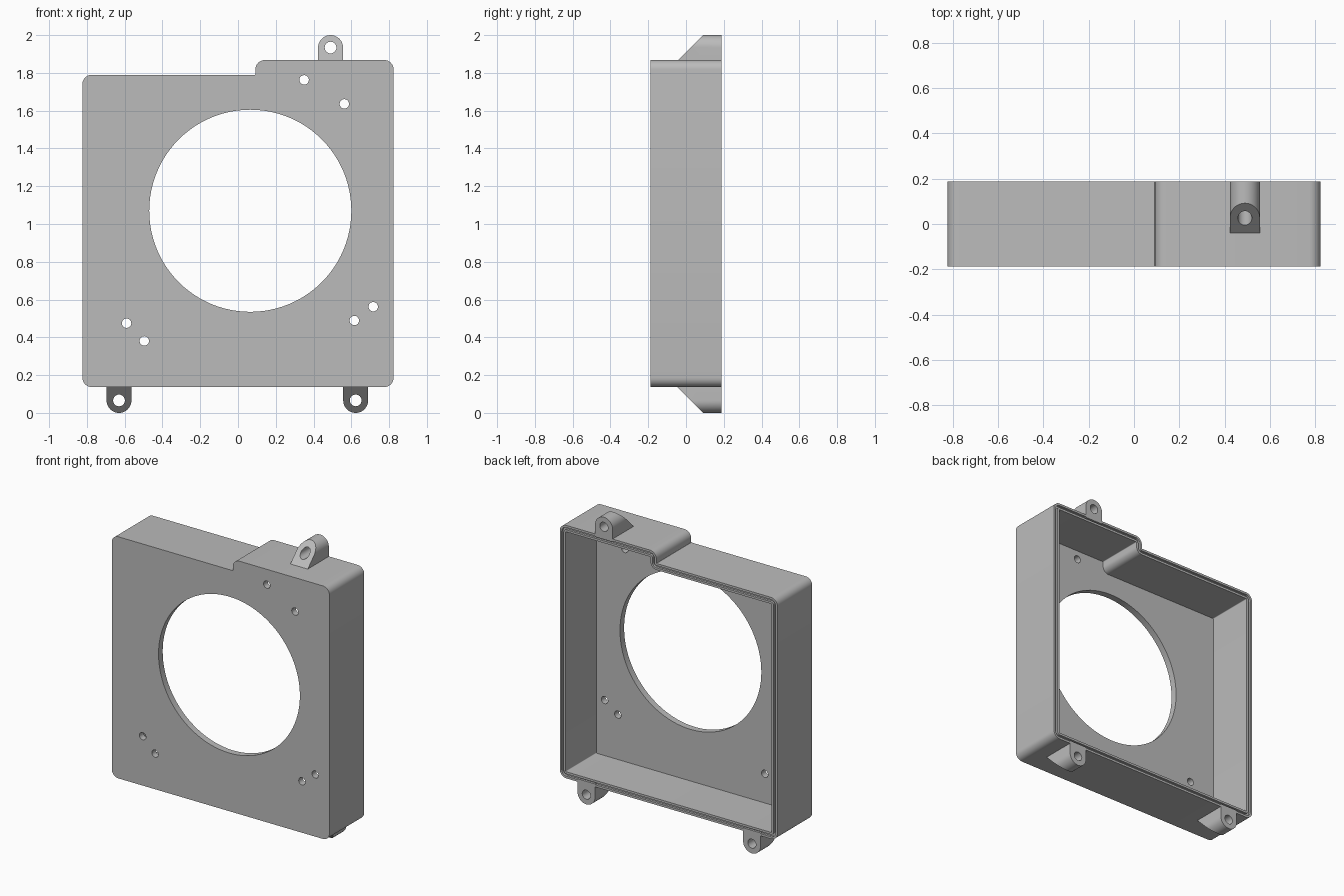
import bpy, bmesh, math
from mathutils import Vector

old = bpy.data.objects.get("Cube")
if old:
    bpy.data.objects.remove(old, do_unlink=True)

grey = bpy.data.materials.new("plain grey")
grey.use_nodes = True
grey.diffuse_color = (0.5, 0.5, 0.5, 1)
grey.node_tree.nodes["Principled BSDF"].inputs["Base Color"].default_value = (0.5, 0.5, 0.5, 1)

HALF_W, HALF_D = 0.824, 0.188
BOTTOM, TOP, LOW_TOP, STEP_X = 0.137, 1.868, 1.79, 0.092
CORNER, WALL, PLATE = 0.05, 0.045, 0.045


def make_object(name, bm):
    bmesh.ops.recalc_face_normals(bm, faces=bm.faces)
    mesh = bpy.data.meshes.new(name)
    bm.to_mesh(mesh)
    bm.free()
    mesh.materials.append(grey)
    obj = bpy.data.objects.new(name, mesh)
    bpy.context.collection.objects.link(obj)
    return obj


def select(obj):
    bpy.ops.object.select_all(action='DESELECT')
    obj.select_set(True)
    bpy.context.view_layer.objects.active = obj


def loft(name, loops):
    """Skin equal loops of 3D points and cap both ends."""
    bm = bmesh.new()
    rings = [[bm.verts.new(p) for p in loop] for loop in loops]
    for a, b in zip(rings, rings[1:]):
        for i in range(len(a)):
            j = (i + 1) % len(a)
            bm.faces.new((a[i], a[j], b[j], b[i]))
    bm.faces.new(rings[0])
    bm.faces.new(rings[-1])
    return make_object(name, bm)


def circle(x, z, r, n):
    return [(x + r * math.cos(2 * math.pi * i / n),
             z + r * math.sin(2 * math.pi * i / n)) for i in range(n)]


def at_depth(points, y):
    return [(x, y, z) for x, z in points]


def drill(obj, holes):
    """Cut round holes (x, z, radius, segments) from front to back."""
    for x, z, r, n in holes:
        ring = circle(x, z, r, n)
        cutter = loft("hole_cutter", [at_depth(ring, -1), at_depth(ring, 1)])
        cutter.hide_render = True
        mod = obj.modifiers.new("hole", 'BOOLEAN')
        mod.operation, mod.solver, mod.object = 'DIFFERENCE', 'EXACT', cutter
        select(obj)
        bpy.ops.object.modifier_apply(modifier=mod.name)
        bpy.data.objects.remove(cutter, do_unlink=True)


def finish(obj):
    select(obj)
    bpy.ops.object.shade_smooth_by_angle(angle=math.radians(30))


def outline(inset, steps=8):
    """Stepped housing outline, moved inwards, with rounded corners."""
    left, right = -HALF_W + inset, HALF_W - inset
    step, low, high, base = STEP_X + inset, LOW_TOP - inset, TOP - inset, BOTTOM + inset
    outer, inner = max(CORNER - inset, 0.003), max(inset, 0.003)
    corners = [(left, base, outer), (right, base, outer), (right, high, outer),
               (step, high, outer), (step, low, inner), (left, low, outer)]
    points = []
    for i, (x, z, r) in enumerate(corners):
        here = Vector((x, z))
        to_prev = (Vector(corners[i - 1][:2]) - here).normalized()
        to_next = (Vector(corners[(i + 1) % len(corners)][:2]) - here).normalized()
        centre = here + (to_prev + to_next) * r
        for k in range(steps + 1):
            t = math.pi / 2 * k / steps
            points.append(tuple(centre - to_next * r * math.cos(t) - to_prev * r * math.sin(t)))
    return points


# Open-backed housing with a groove running round the rim
groove = HALF_D - 0.015
section = [(0, -HALF_D), (0, HALF_D), (WALL / 3, HALF_D), (WALL / 3, groove),
           (WALL * 2 / 3, groove), (WALL * 2 / 3, HALF_D), (WALL, HALF_D),
           (WALL, PLATE - HALF_D)]
housing = loft("housing", [at_depth(outline(d), y) for d, y in section])

# Fan opening and screw holes in the front plate
screws = [(0.35, 1.763), (0.563, 1.636), (-0.59, 0.475),
          (-0.496, 0.381), (0.616, 0.489), (0.716, 0.562)]
drill(housing, [(0.065, 1.07, 0.535, 96)] + [(x, z, 0.025, 24) for x, z in screws])
finish(housing)


# Mounting lugs: rounded tabs with a sloping front
def lug(name, x, root, tip):
    up = 1 if tip > root else -1
    r = 0.066
    centre = tip - up * r
    arc = [(x + r * math.cos(math.pi * i / 24), centre + up * r * math.sin(math.pi * i / 24))
           for i in range(25)]
    sunk = root - up * 0.02
    shape = [(x + r, sunk)] + arc + [(x - r, sunk)]
    obj = loft(name, [at_depth(shape, -0.15), at_depth(shape, HALF_D)])
    bm = bmesh.new()
    bm.from_mesh(obj.data)
    cut = bmesh.ops.bisect_plane(bm, geom=bm.verts[:] + bm.edges[:] + bm.faces[:],
                                 plane_co=(0, 0.092, tip), plane_no=(0, -1, up),
                                 clear_outer=True)
    edges = [e for e in cut["geom_cut"] if isinstance(e, bmesh.types.BMEdge)]
    bmesh.ops.contextual_create(bm, geom=edges)
    bmesh.ops.recalc_face_normals(bm, faces=bm.faces)
    bm.to_mesh(obj.data)
    bm.free()
    drill(obj, [(x, centre, 0.031, 32)])
    finish(obj)


lug("top_lug", 0.49, TOP, 2.0)
lug("bottom_right_lug", -0.63, BOTTOM, 0.0)
lug("bottom_left_lug", 0.623, BOTTOM, 0.0)
